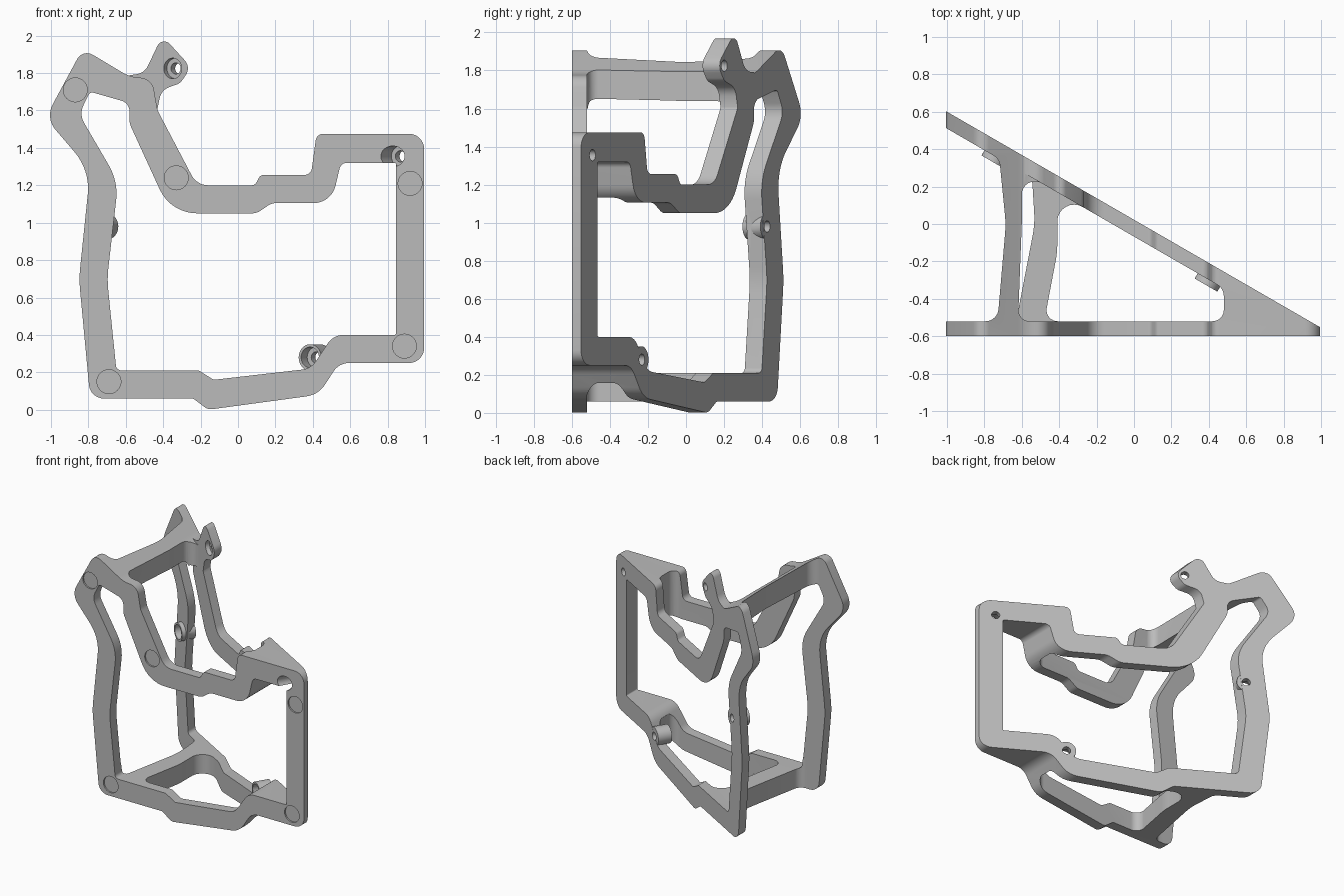
import bpy
import bmesh
import math
from mathutils import Vector, Matrix

cube = bpy.data.objects.get("Cube")
if cube:
    bpy.data.objects.remove(cube, do_unlink=True)

SLOPE = math.tan(math.radians(30))
NORMAL = Vector((0.5, math.cos(math.radians(30)), 0))  # outward from the slanted plate


def slant(x, inset=0.0):
    """Depth of the slanted back plate at x."""
    return 0.6 - inset - SLOPE * (x + 1)


def fillet(corners, steps=8):
    """Turn (a, b, radius) corners into an outline with rounded corners."""
    outline = []
    count = len(corners)
    for i, (a, b, radius) in enumerate(corners):
        here = Vector((a, b))
        before = Vector(corners[i - 1][:2]) - here
        after = Vector(corners[(i + 1) % count][:2]) - here
        angle = before.angle(after)
        if radius == 0 or angle > 3.12:
            outline.append(here)
            continue
        reach = radius / math.tan(angle / 2)
        reach = min(reach, 0.49 * before.length, 0.49 * after.length)
        radius = reach * math.tan(angle / 2)
        middle = (before.normalized() + after.normalized()).normalized()
        centre = here + middle * (radius / math.sin(angle / 2))
        start = here + before.normalized() * reach - centre
        end = here + after.normalized() * reach - centre
        sweep = start.angle_signed(end)
        for k in range(steps + 1):
            turn = Matrix.Rotation(-sweep * k / steps, 2)
            outline.append(centre + turn @ start)
    return outline


def make_object(name, bm):
    bmesh.ops.recalc_face_normals(bm, faces=bm.faces)
    mesh = bpy.data.meshes.new(name)
    bm.to_mesh(mesh)
    bm.free()
    obj = bpy.data.objects.new(name, mesh)
    bpy.context.scene.collection.objects.link(obj)
    return obj


def prism(name, outline, axis, low, high):
    """Extrude an outline along y (front profile) or z (plan)."""
    bm = bmesh.new()
    if axis == "y":
        verts = [bm.verts.new((p[0], low, p[1])) for p in outline]
        push = Vector((0, high - low, 0))
    else:
        verts = [bm.verts.new((p[0], p[1], low)) for p in outline]
        push = Vector((0, 0, high - low))
    face = bm.faces.new(verts)
    result = bmesh.ops.extrude_face_region(bm, geom=[face])
    moved = [v for v in result["geom"] if isinstance(v, bmesh.types.BMVert)]
    bmesh.ops.translate(bm, verts=moved, vec=push)
    return make_object(name, bm)


def rod(name, start, end, radius):
    """Cylinder between two points."""
    line = end - start
    turn = line.to_track_quat("Z", "Y").to_matrix().to_4x4()
    bm = bmesh.new()
    bmesh.ops.create_cone(bm, cap_ends=True, segments=32, radius1=radius, radius2=radius,
                          depth=line.length, matrix=Matrix.Translation((start + end) / 2) @ turn)
    return make_object(name, bm)


def combine(target, tool, operation):
    """Apply a boolean and remove the tool."""
    mod = target.modifiers.new("combine", "BOOLEAN")
    mod.operation = operation
    mod.solver = "EXACT"
    mod.object = tool
    graph = bpy.context.evaluated_depsgraph_get()
    mesh = bpy.data.meshes.new_from_object(target.evaluated_get(graph))
    target.modifiers.clear()
    target.data = mesh
    bpy.data.objects.remove(tool, do_unlink=True)


# Front profile of the frame: outer and inner outline
outer = [(-.83, 1.93, .06), (-.58, 1.78, .2), (-.46, 1.77, .1), (-.43, 1.6, .1),
         (-.22, 1.2, .1), (.09, 1.2, .03), (.12, 1.255, .03), (.39, 1.255, .04),
         (.42, 1.475, .04), (.995, 1.475, .08), (.995, .25, .08), (.54, .25, .1),
         (.43, .08, .14), (-.16, 0, .06), (-.24, .06, .03), (-.79, .06, .08),
         (-.85, .7, .6), (-.79, 1.28, .3), (-1.03, 1.56, .12)]
inner = [(-.79, 1.7, .02), (-.58, 1.64, .06), (-.58, 1.53, .1), (-.36, 1.05, .22),
         (.1, 1.05, .08), (.18, 1.105, .08), (.5, 1.105, .12), (.55, 1.32, .04),
         (.845, 1.32, .01), (.845, .4, .01), (.51, .4, .1), (.39, .22, .1),
         (-.13, .16, .03), (-.21, .21, .03), (-.65, .21, .03), (-.7, .7, .6),
         (-.64, 1.22, .3), (-.85, 1.58, .1)]
frame = prism("angled_frame", fillet(outer), "y", -.7, .7)
combine(frame, prism("opening", fillet(inner), "y", -.9, .9), "DIFFERENCE")

# Wedge plan: flat front, slanted back
wedge = [(-1.2, -.6), (1.2, -.6), (1.2, -.59), (1.04, slant(1.04)), (-1.2, slant(-1.2))]
combine(frame, prism("wedge", wedge, "z", -.5, 2.5), "INTERSECT")

# Hollows between the two plates, leaving one curved brace on top and one at the bottom
FRONT, WALL, FAR = -.52, .09, -1.2
block_side = [(.48, slant(.48, WALL), .07), (.48, FRONT, .06)]
left_back, left_front = (FAR, slant(FAR, WALL), 0), (FAR, FRONT, 0)
hollows = [
    ("top_right", 1.55, 2.3, block_side + [
        (-.62, FRONT, .06), (-.6, 0, .5), (-.6, slant(-.6, WALL), .07)]),
    ("top_left", 1.55, 2.3, [
        left_back, (-.72, slant(-.72, WALL), .07), (-.685, 0, .6), (-.73, FRONT, .07), left_front]),
    ("bottom_right", -.3, .45, block_side + [
        (-.48, FRONT, .06), (-.41, -.15, .5), (-.41, slant(-.41, WALL), .09)]),
    ("bottom_left", -.3, .45, [
        left_back, (-.545, slant(-.545, WALL), .07), (-.53, 0, .5), (-.63, FRONT, .06), left_front]),
    ("middle", .3, 1.6, block_side + [left_front, left_back]),
]
for name, low, high, corners in hollows:
    combine(frame, prism(name, fillet(corners), "z", low, high), "DIFFERENCE")

# Ear standing on the slanted plate
ear_outline = [(-.62, 1.7, 0), (-.6, 1.785, 0), (-.5, 1.8, .08), (-.405, 2.0, .04),
               (-.25, 1.83, .07), (-.31, 1.745, .06), (-.41, 1.71, .08), (-.44, 1.56, 0),
               (-.52, 1.6, 0)]
ear = prism("ear", fillet(ear_outline), "y", -.7, .9)
slab = [(-1, slant(-1)), (-1, slant(-1, WALL)), (0, slant(0, WALL)), (0, slant(0))]
combine(ear, prism("slab", slab, "z", 1, 2.5), "INTERSECT")
combine(frame, ear, "UNION")

# Screw points on the slanted plate: x, z, counterbore length, raised boss
screws = [(-.31, 1.825, .2, False), (.89, 1.355, .4, False),
          (.44, .28, .2, True), (-.7, .98, .2, True)]
for x, z, length, raised in screws:
    if raised:
        point = Vector((x, slant(x), z))
        boss = rod("boss", point - NORMAL * .001, point - NORMAL * .11, .07)
        combine(frame, boss, "UNION")
for x, z, length, raised in screws:
    point = Vector((x, slant(x), z))
    combine(frame, rod("hole", point + NORMAL * .1, point - NORMAL * .15, .03), "DIFFERENCE")
    bore = rod("bore", point - NORMAL * .045, point - NORMAL * length, .055)
    combine(frame, bore, "DIFFERENCE")

# Shallow round pockets in the front plate
for x, z in [(-.87, 1.71), (-.33, 1.24), (.92, 1.21), (.89, .34), (-.69, .15)]:
    pocket = rod("pocket", Vector((x, -.7, z)), Vector((x, -.588, z)), .064)
    combine(frame, pocket, "DIFFERENCE")

# One plain grey
grey = bpy.data.materials.new("plain_grey")
grey.use_nodes = True
colour = (.5, .5, .5, 1)
grey.diffuse_color = colour
grey.node_tree.nodes["Principled BSDF"].inputs["Base Color"].default_value = colour
frame.data.materials.clear()
frame.data.materials.append(grey)

bpy.ops.object.select_all(action="DESELECT")
frame.select_set(True)
bpy.context.view_layer.objects.active = frame
bpy.ops.object.shade_smooth_by_angle(angle=math.radians(30))
